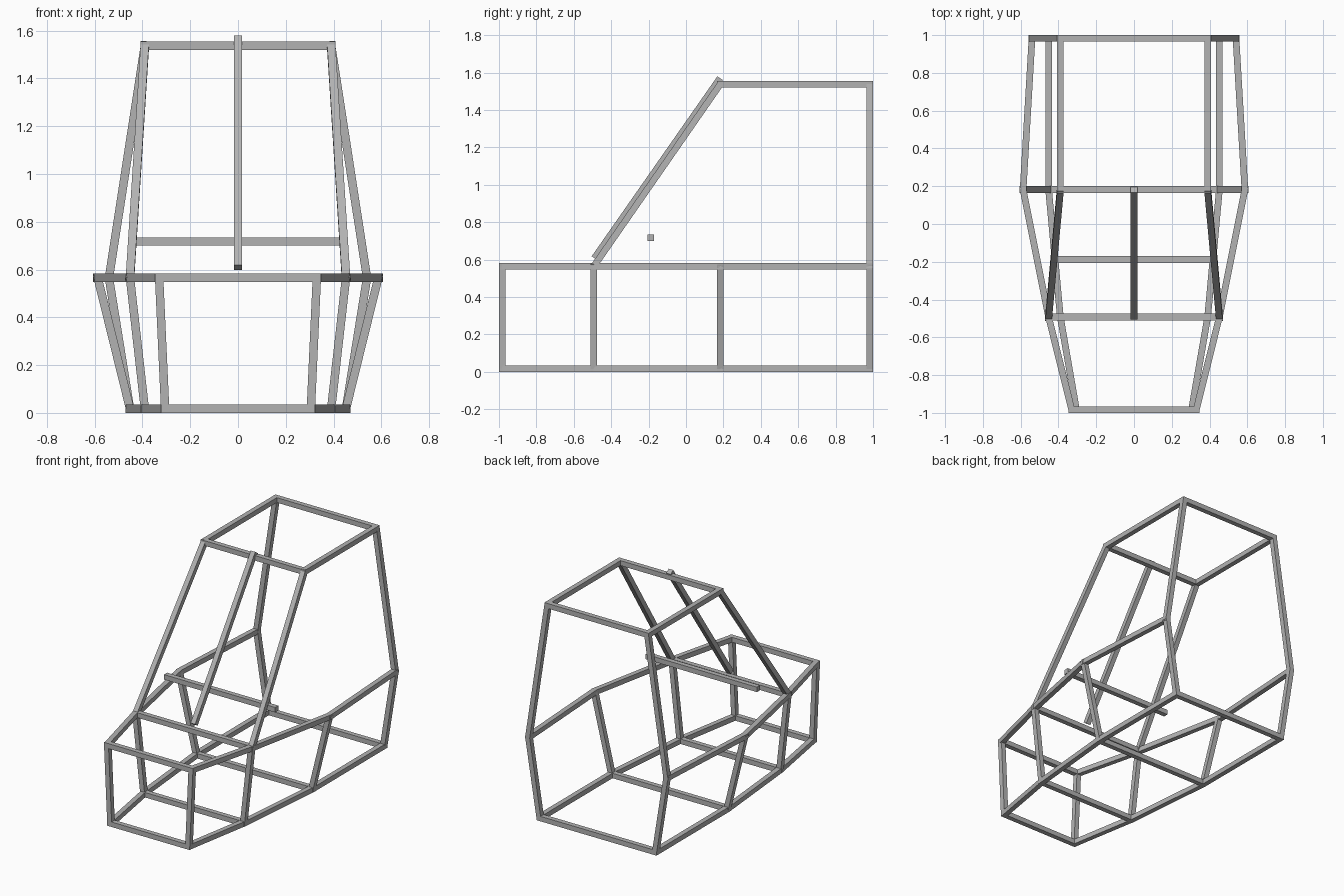
import bpy
from mathutils import Vector, Matrix

if "Cube" in bpy.data.objects:
    bpy.data.objects.remove(bpy.data.objects["Cube"], do_unlink=True)

BAR = 0.035          # square tube width
HALF = BAR / 2

steel = bpy.data.materials.new("grey_steel")
steel.use_nodes = True
steel.diffuse_color = (0.45, 0.45, 0.45, 1)
steel.node_tree.nodes["Principled BSDF"].inputs["Base Color"].default_value = (0.45, 0.45, 0.45, 1)


def bar(name, a, b, extend=0.0):
    """Square tube from a to b, lengthened by extend at both ends."""
    a, b = Vector(a), Vector(b)
    along = (b - a).normalized()
    hint = Vector((0, 1, 0)) if abs(along.x) > 0.9 else Vector((1, 0, 0))
    side = (hint - along * hint.dot(along)).normalized()
    up = along.cross(side)
    bpy.ops.mesh.primitive_cube_add(size=1)
    ob = bpy.context.object
    ob.name = name
    length = (b - a).length + 2 * extend
    turn = Matrix((side, up, along)).transposed().to_4x4()
    ob.data.transform(turn @ Matrix.Diagonal((BAR, BAR, length, 1)))
    ob.location = (a + b) / 2
    ob.data.materials.append(steel)
    return ob


def pair(name, a, b, extend=0.0):
    """The same tube on both sides."""
    for label, s in (("left", 1), ("right", -1)):
        bar(f"{label}_{name}", (s * a[0], a[1], a[2]), (s * b[0], b[1], b[2]), extend)


def cross(name, p, extend=HALF):
    """Tube across the frame from a joint to its mirror image."""
    bar(name, (-p[0], p[1], p[2]), p, extend)


# Joints of the left side, front to back
stations = ("front", "pillar", "middle", "rear")
ys = (-0.9825, -0.4925, 0.1825, 0.9825)
floor = [(x, y, HALF) for x, y in zip((0.305, 0.39, 0.452, 0.452), ys)]
waist = [(x, y, 0.565) for x, y in zip((0.33, 0.452, 0.587, 0.54), ys)]
roof = [(0.39, y, 1.537) for y in ys[2:]]

# Floor and waist rails
for i in range(3):
    span = f"{stations[i]}_to_{stations[i + 1]}"
    pair(f"floor_rail_{span}", floor[i], floor[i + 1], HALF * 0.6)
    pair(f"waist_rail_{span}", waist[i], waist[i + 1], HALF * 0.6)

# Side uprights and floor cross members
for station, low, high in zip(stations, floor, waist):
    pair(f"{station}_upright", low, high, HALF * 0.7)
    cross(f"{station}_floor_cross_member", low)

# Waist cross members
cross("front_waist_cross_member", waist[0])
cross("pillar_waist_cross_member", waist[1])

# Roof frame and the posts carrying it
pair("roof_rail", roof[0], roof[1], HALF)
cross("front_roof_cross_member", roof[0])
cross("rear_roof_cross_member", roof[1])
pair("windscreen_pillar", waist[1], roof[0], HALF * 0.6)
pair("rear_roof_post", waist[3], roof[1], HALF * 0.7)

# Centre windscreen bar, resting on top of the cross members
bar("centre_windscreen_bar", (0, -0.49, 0.608), (0, 0.182, 1.57))

# Dashboard bar
cross("dashboard_bar", (0.435, -0.188, 0.717), 0)
